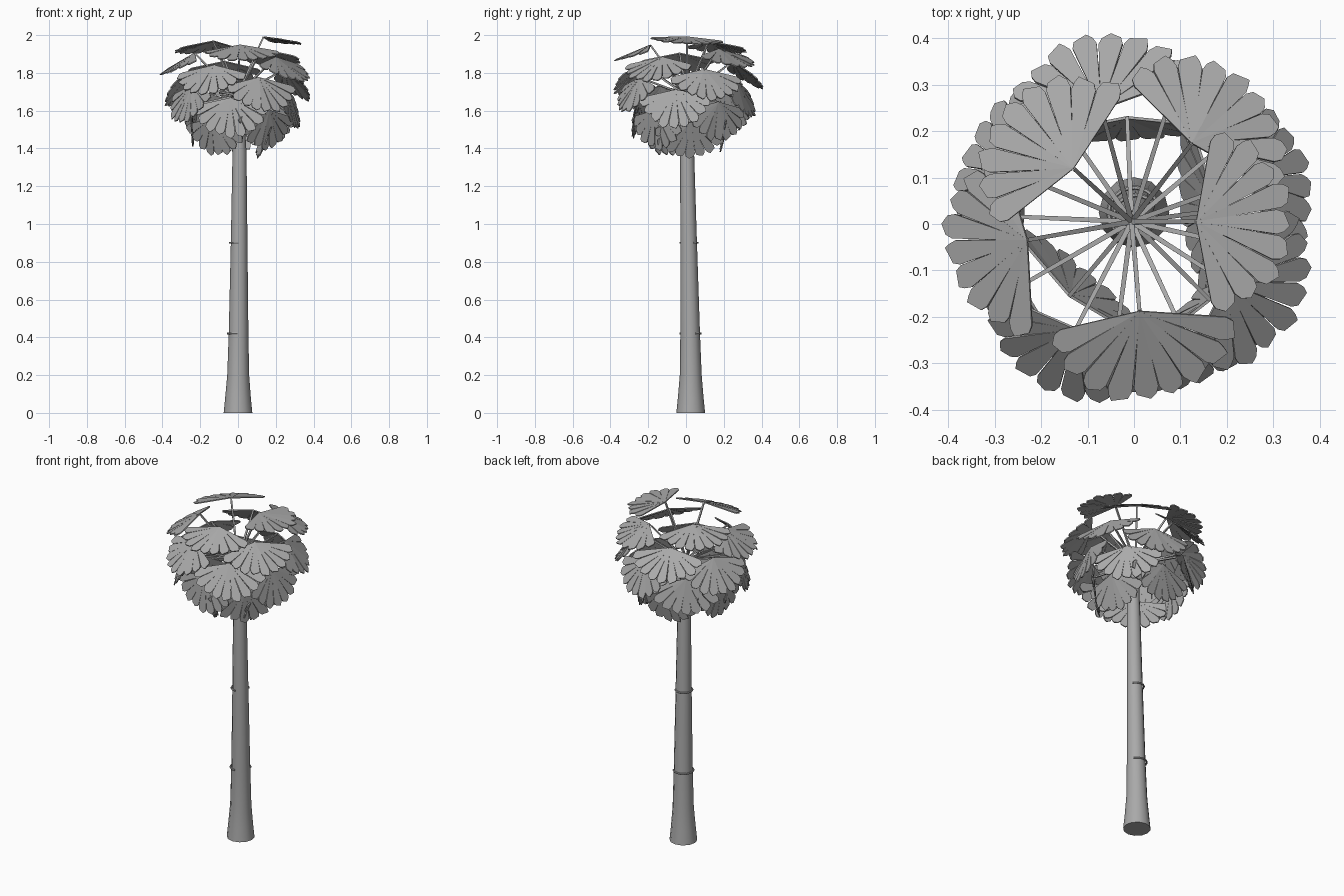
import bpy, bmesh, math, random
from mathutils import Matrix, Vector

if "Cube" in bpy.data.objects:
    bpy.data.objects.remove(bpy.data.objects["Cube"])

random.seed(4)
grey = bpy.data.materials.new("matte grey")
grey.diffuse_color = (0.4, 0.4, 0.4, 1)
grey.use_nodes = True
grey.node_tree.nodes["Principled BSDF"].inputs["Base Color"].default_value = grey.diffuse_color
CROWN = Vector((-0.005, 0.005, 1.68))


def finish(bm, name, smooth=False):
    bmesh.ops.recalc_face_normals(bm, faces=bm.faces)
    me = bpy.data.meshes.new(name)
    bm.to_mesh(me)
    bm.free()
    ob = bpy.data.objects.new(name, me)
    bpy.context.collection.objects.link(ob)
    me.materials.append(grey)
    if smooth:
        bpy.context.view_layer.objects.active = ob
        ob.select_set(True)
        bpy.ops.object.shade_smooth_by_angle(angle=math.radians(40))
        ob.select_set(False)
    return ob


def loft(bm, rings):
    """Skin a list of point rings, capping both ends."""
    loops = [[bm.verts.new(p) for p in r] for r in rings]
    n = len(loops[0])
    for a, b in zip(loops, loops[1:]):
        for k in range(n):
            bm.faces.new((a[k], a[(k + 1) % n], b[(k + 1) % n], b[k]))
    bm.faces.new(loops[0])
    bm.faces.new(loops[-1])


def circle(c, r, n, u=Vector((1, 0, 0)), v=Vector((0, 1, 0)), start=0.0):
    angles = [start + 2 * math.pi * k / n for k in range(n)]
    return [Vector(c) + r * (math.cos(a) * u + math.sin(a) * v) for a in angles]


# Trunk: flared base, slight lean, narrowing into the crown (z, radius, x, y)
bm = bmesh.new()
profile = [(0, .076, 0, .025), (.08, .068, 0, .025), (.2, .058, .001, .025),
           (.42, .052, .003, .022), (.9, .044, .006, .014), (1.38, .037, .008, .006),
           (1.46, .033, .007, .005), (1.6, .026, 0, .005), (1.69, .022, -.005, .005)]
loft(bm, [circle((x, y, z), r, 12) for z, r, x, y in profile])
finish(bm, "trunk", True)

# Raised scars hugging the back left of the trunk
for name, z, r, cx, cy in (("lower_scar", .42, .053, .003, .022),
                           ("upper_scar", .9, .045, .006, .014)):
    bm = bmesh.new()
    rings = []
    for k in range(17):
        t = k / 16
        a = math.radians(35 + 230 * t)
        out = Vector((math.cos(a), math.sin(a), 0))
        c = Vector((cx, cy, z)) + out * (r + .005 * math.sin(math.pi * t))
        rings.append(circle(c, .005, 6, out, Vector((0, 0, 1))))
    loft(bm, rings)
    finish(bm, name, True)


def add_blade(bm, mat, length, half):
    """One thin wedge-shaped leaf blade along +x with an off-centre pointed tip."""
    s = random.uniform(-.6, .6)
    outline = [(0, -.001), (.86 * length, -half), (.94 * length, -.8 * half),
               (length, s * half), (.94 * length, .8 * half), (.86 * length, half), (0, .001)]
    loft(bm, [[mat @ Vector((x, y, z)) for x, y in outline] for z in (-.003, .003)])


def add_fan(bm, i):
    """Fan leaf number i, spiralling down the crown by the golden angle."""
    yaw = math.radians(137.5 * i)
    pitch = math.radians(7 + 4.7 * i)
    dz = .31 - .0215 * i
    radius = math.sqrt((.34 - .005 * i) ** 2 - dz ** 2)
    hub = CROWN + Vector((radius * math.cos(yaw), radius * math.sin(yaw), dz))
    frame = (Matrix.Translation(hub) @ Matrix.Rotation(yaw, 4, 'Z')
             @ Matrix.Rotation(pitch, 4, 'Y'))
    if i == 0:
        frame = frame @ Matrix.Rotation(math.radians(-3), 4, 'X')
    count = 9
    for k in range(count):
        a = math.radians(-71 + 142 * k / (count - 1))
        droop = math.radians(3 if i == 0 else 7)
        roll = math.radians(random.uniform(-4, 4))
        m = (frame @ Matrix.Rotation(a, 4, 'Z') @ Matrix.Rotation(droop, 4, 'Y')
             @ Matrix.Rotation(roll, 4, 'X'))
        add_blade(bm, m, .212 * random.uniform(.95, 1.03), .0265)
    return hub


# Leaves and their square stalks
fans, stalks = bmesh.new(), bmesh.new()
for i in range(22):
    hub = add_fan(fans, i)
    d = (hub - CROWN).normalized()
    u = d.cross(Vector((0, 0, 1))).normalized()
    v = d.cross(u)
    q = math.pi / 4
    loft(stalks, [circle(CROWN, .008, 4, u, v, q), circle(hub, .006, 4, u, v, q)])
finish(fans, "fan_leaves")
finish(stalks, "leaf_stalks")
